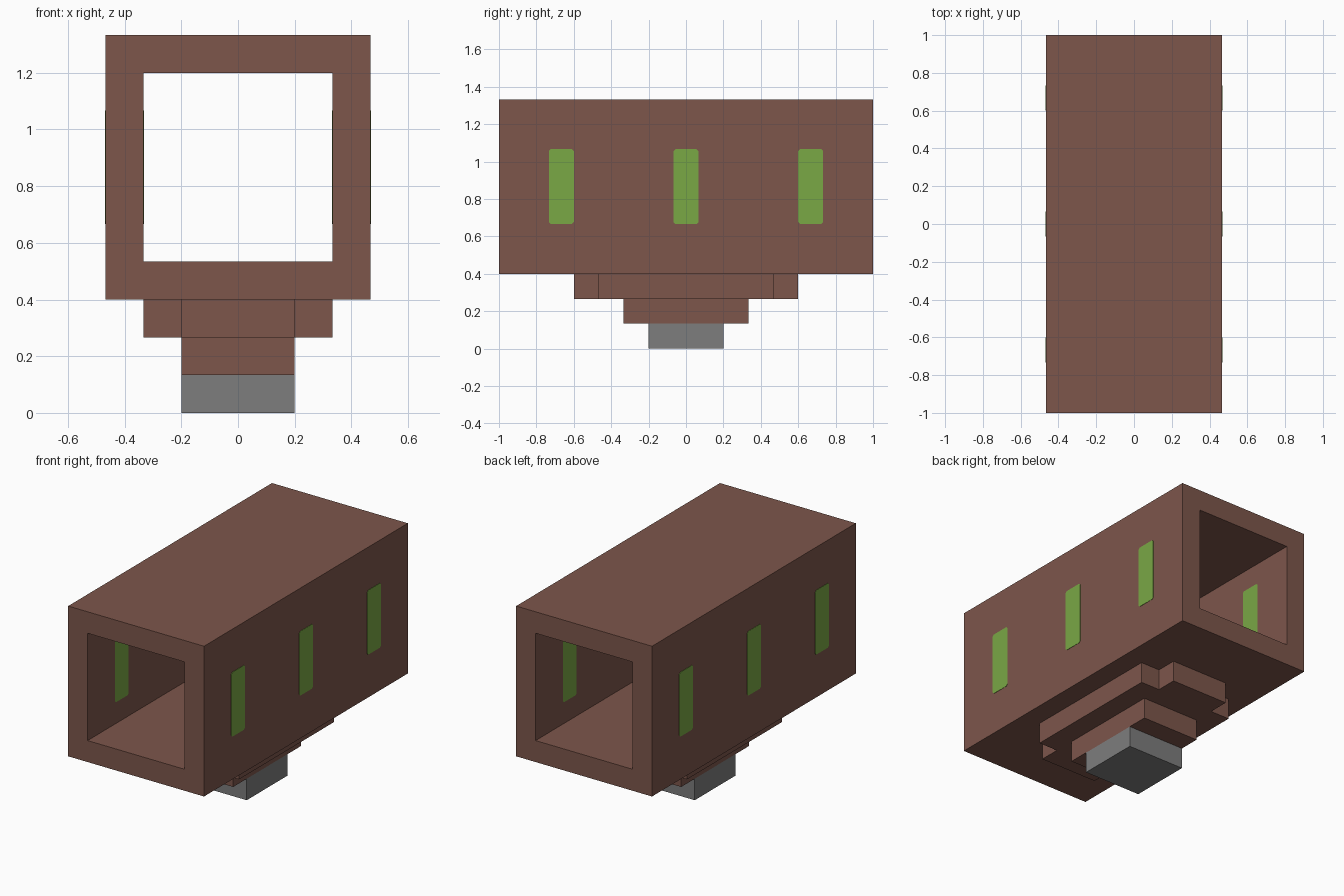
import bpy
import bmesh
from mathutils import Vector

cube = bpy.data.objects.get("Cube")
if cube:
    bpy.data.objects.remove(cube, do_unlink=True)


def srgb(*rgb):
    return tuple((c / 255 / 12.92) if c < 11 else ((c / 255 + 0.055) / 1.055) ** 2.4
                 for c in rgb) + (1.0,)


def material(name, color):
    mat = bpy.data.materials.new(name)
    mat.use_nodes = True
    mat.diffuse_color = color
    mat.node_tree.nodes["Principled BSDF"].inputs["Base Color"].default_value = color
    return mat


brown = material("brown", srgb(125, 86, 75))
green = material("light green", srgb(122, 168, 69))
grey = material("grey", srgb(125, 125, 125))


def finish(name, bm, mat):
    bmesh.ops.recalc_face_normals(bm, faces=bm.faces[:])
    mesh = bpy.data.meshes.new(name)
    bm.to_mesh(mesh)
    bm.free()
    mesh.materials.append(mat)
    obj = bpy.data.objects.new(name, mesh)
    bpy.context.collection.objects.link(obj)
    return obj


def prism(name, points, direction, mat):
    """Extrude a closed outline of 3D points along a direction."""
    bm = bmesh.new()
    face = bm.faces.new([bm.verts.new(p) for p in points])
    ext = bmesh.ops.extrude_face_region(bm, geom=[face], use_keep_orig=True)
    moved = [v for v in ext["geom"] if isinstance(v, bmesh.types.BMVert)]
    bmesh.ops.translate(bm, verts=moved, vec=Vector(direction))
    return finish(name, bm, mat)


def rectangle(hx, hy, z):
    return [(-hx, -hy, z), (hx, -hy, z), (hx, hy, z), (-hx, hy, z)]


# Basic measures: tier height, tunnel size and wall thickness
STEP = 0.4 / 3
HALF = 3.5 * STEP
BORE = 2.5 * STEP
MID = 0.4 + HALF

# Square tunnel, open at both ends
bm = bmesh.new()
rings = []
for half, y in ((HALF, -1), (HALF, 1), (BORE, 1), (BORE, -1)):
    rings.append([bm.verts.new((sx * half, y, MID + sz * half))
                  for sx, sz in ((-1, -1), (1, -1), (1, 1), (-1, 1))])
for i in range(4):
    a, b = rings[i], rings[(i + 1) % 4]
    for j in range(4):
        k = (j + 1) % 4
        bm.faces.new((a[j], a[k], b[k], b[j]))
finish("tunnel_body", bm, brown)

# Stepped mount: grey foot, narrow tier, cross-shaped tier
prism("foot", rectangle(0.2, 0.2, 0), (0, 0, STEP), grey)
prism("narrow_tier", rectangle(0.2, BORE, STEP), (0, 0, STEP), brown)

wide, long, arm = BORE, 0.6, 0.2
quarter = [(wide, 0), (wide, HALF), (arm, HALF), (arm, long)]
right_half = [(x, -y) for x, y in reversed(quarter[1:])] + quarter[1:]
cross = right_half + [(-x, -y) for x, y in right_half]
prism("cross_tier", [(x, y, 2 * STEP) for x, y in cross], (0, 0, STEP), brown)


# Windows: thin plates with clipped corners on both faces of each wall
def window(name, x, y, thickness):
    hy, hz, cut = STEP / 2, 0.2, 0.01
    corners = [(hy, hz - cut), (hy - cut, hz), (cut - hy, hz), (-hy, hz - cut)]
    outline = corners + [(-a, -b) for a, b in corners]
    points = [(x, y + a, MID + b) for a, b in outline]
    prism(name, points, (thickness, 0, 0), green)


for side, sign in (("left", 1), ("right", -1)):
    for place, y in (("front", -5 * STEP), ("middle", 0), ("back", 5 * STEP)):
        window(f"{side}_{place}_window_outer", sign * (HALF - 0.001), y, sign * 0.003)
        window(f"{side}_{place}_window_inner", sign * (BORE + 0.001), y, -sign * 0.003)
